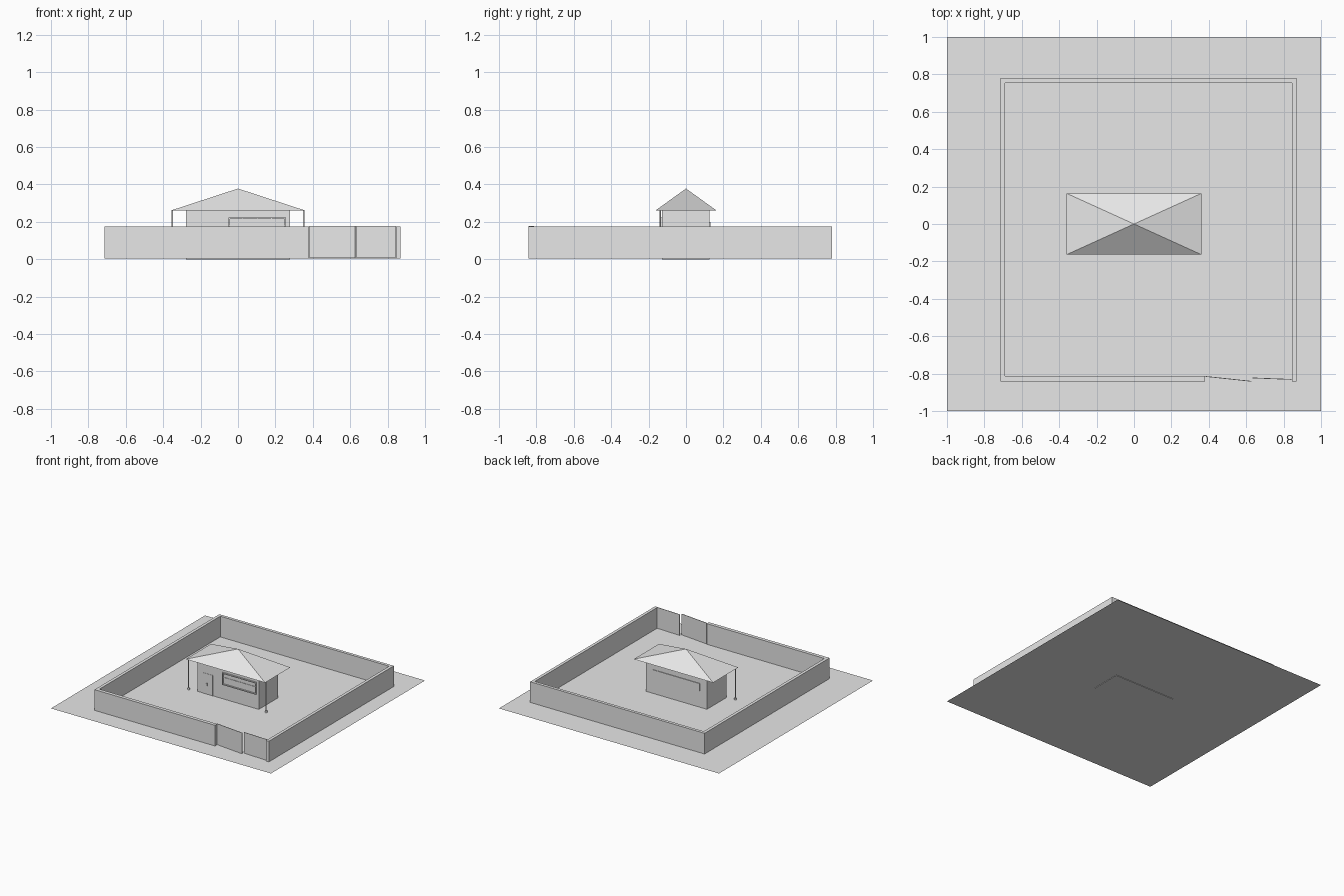
import bpy, bmesh, math
from mathutils import Matrix, Vector

if "Cube" in bpy.data.objects:
    bpy.data.objects.remove(bpy.data.objects["Cube"])

grey = bpy.data.materials.new("plain grey")
grey.diffuse_color = (0.8, 0.8, 0.8, 1)
grey.use_nodes = True
grey.node_tree.nodes["Principled BSDF"].inputs["Base Color"].default_value = grey.diffuse_color


def finish(name, bm):
    bmesh.ops.recalc_face_normals(bm, faces=bm.faces[:])
    mesh = bpy.data.meshes.new(name)
    bm.to_mesh(mesh)
    bm.free()
    mesh.materials.append(grey)
    ob = bpy.data.objects.new(name, mesh)
    bpy.context.collection.objects.link(ob)
    return ob


def add_box(bm, x0, x1, y0, y1, z0, z1):
    m = Matrix.Translation(((x0 + x1) / 2, (y0 + y1) / 2, (z0 + z1) / 2))
    m = m @ Matrix.Diagonal((x1 - x0, y1 - y0, z1 - z0, 1))
    bmesh.ops.create_cube(bm, size=1, matrix=m)


def box(name, *dims):
    bm = bmesh.new()
    add_box(bm, *dims)
    return finish(name, bm)


def prism(name, points, z0, z1):
    bm = bmesh.new()
    face = bm.faces.new([bm.verts.new((x, y, z0)) for x, y in points])
    ext = bmesh.ops.extrude_face_region(bm, geom=[face], use_keep_orig=True)
    top = [v for v in ext["geom"] if isinstance(v, bmesh.types.BMVert)]
    bmesh.ops.translate(bm, verts=top, vec=(0, 0, z1 - z0))
    return finish(name, bm)


GROUND = 0.004

# Ground sheet
bm = bmesh.new()
bmesh.ops.create_grid(bm, x_segments=1, y_segments=1, size=1,
                      matrix=Matrix.Translation((0, 0, GROUND)))
for f in bm.faces:
    if f.normal.z < 0:
        f.normal_flip()
mesh_ground = finish("ground_sheet", bm)

# Boundary wall, open at the gate
prism("boundary_wall", [
    (0.38, -0.842), (-0.715, -0.842), (-0.715, 0.78), (0.87, 0.78),
    (0.87, -0.842), (0.845, -0.842), (0.845, 0.755), (-0.69, 0.755),
    (-0.69, -0.813), (0.38, -0.813)], GROUND, 0.174)


# Two thin gate leaves, slightly ajar
def gate(name, a, b):
    a, b = Vector(a), Vector(b)
    d = (b - a).normalized()
    n = Vector((-d.y, d.x)) * 0.002
    prism(name, [a - n, b - n, b + n, a + n], GROUND + 0.002, 0.178)


gate("gate_leaf_left", (0.382, -0.815), (0.627, -0.841))
gate("gate_leaf_right", (0.634, -0.823), (0.843, -0.831))

# House body, sunk just through the ground
box("house_body", -0.278, 0.278, -0.127, 0.125, 0, 0.26)

# Hipped roof
bm = bmesh.new()
base = [bm.verts.new((sx * 0.361, sy * 0.164, 0.26))
        for sx, sy in ((-1, -1), (1, -1), (1, 1), (-1, 1))]
apex = bm.verts.new((0, 0, 0.378))
bm.faces.new(base[::-1])
for i in range(4):
    bm.faces.new((base[i], base[(i + 1) % 4], apex))
finish("roof", bm)

# Front veranda posts with round feet
for side, x in (("left", -0.352), ("right", 0.352)):
    bm = bmesh.new()
    for r, z0, z1 in ((0.0045, GROUND, 0.26), (0.009, GROUND, 0.018)):
        bmesh.ops.create_cone(bm, cap_ends=True, segments=12, radius1=r,
                              radius2=r, depth=z1 - z0,
                              matrix=Matrix.Translation((x, -0.138, (z0 + z1) / 2)))
    finish("post_" + side, bm)

# Front window frame with mullions and a transom
bm = bmesh.new()
x0, x1, z0, z1, t = -0.052, 0.257, 0.122, 0.222, 0.008
for z in (z0, z1 - t):
    add_box(bm, x0, x1, -0.136, -0.126, z, z + t)
for x in (x0, x1 - t):
    add_box(bm, x, x + t, -0.136, -0.126, z0 + t, z1 - t)
for i in (1, 2, 3):
    xm = x0 + (x1 - x0) * i / 4
    add_box(bm, xm - 0.002, xm + 0.002, -0.132, -0.126, z0 + t, z1 - t)
add_box(bm, x0 + t, x1 - t, -0.131, -0.126, 0.18, 0.184)
finish("front_window_frame", bm)

# Door panel and handle
box("door", -0.225, -0.14, -0.129, -0.126, GROUND, 0.172)
bm = bmesh.new()
add_box(bm, -0.195, -0.189, -0.133, -0.128, 0.074, 0.096)
add_box(bm, -0.199, -0.185, -0.135, -0.132, 0.09, 0.095)
finish("door_handle", bm)

# Long rear window panel
box("rear_window", -0.215, 0.21, 0.124, 0.13, 0.137, 0.2)
